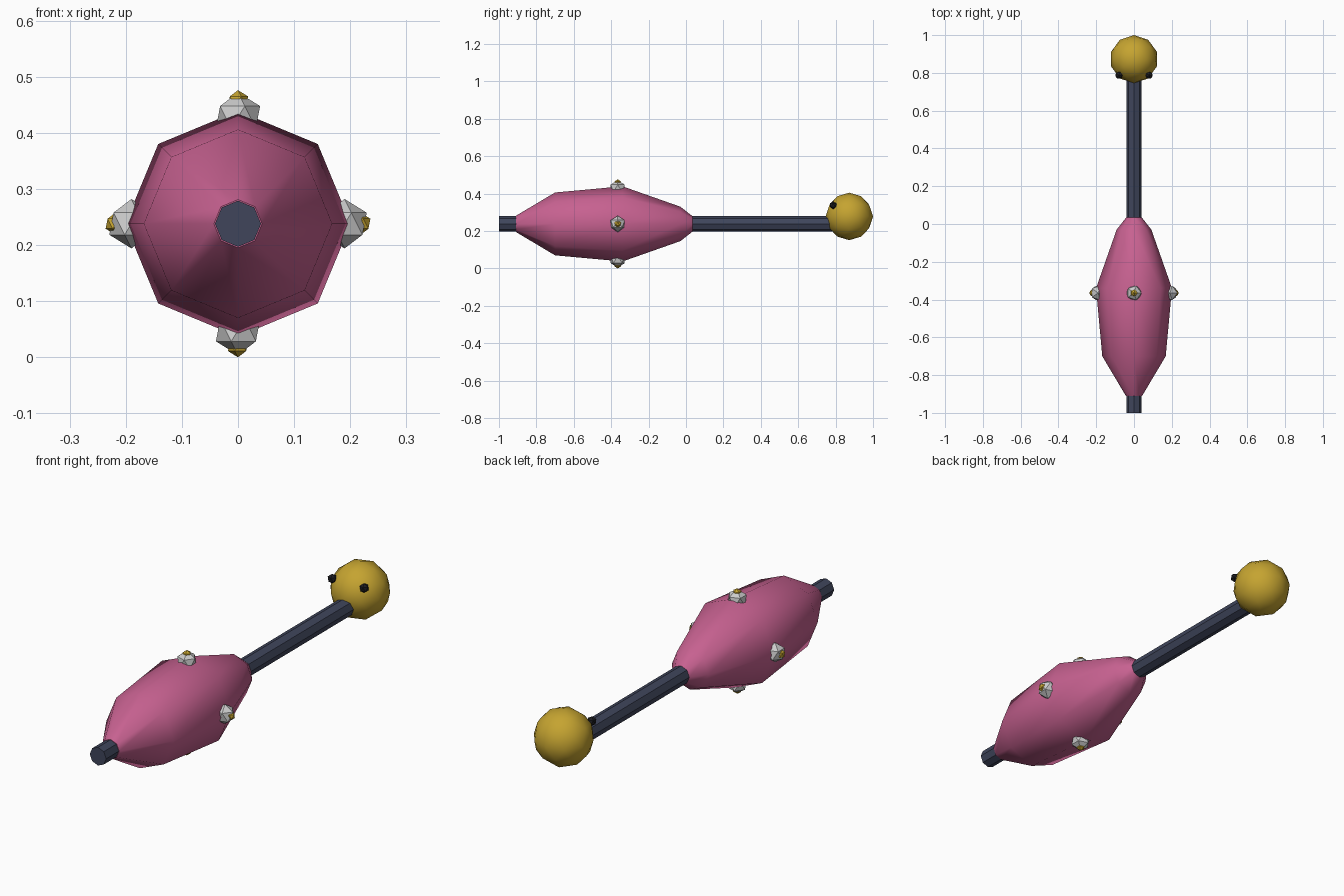
import bpy, bmesh, math
from mathutils import Vector

if "Cube" in bpy.data.objects:
    bpy.data.objects.remove(bpy.data.objects["Cube"])

CZ = 0.238  # height of the long axis


def material(name, rgb):
    m = bpy.data.materials.new(name)
    m.diffuse_color = (*rgb, 1)
    m.use_nodes = True
    m.node_tree.nodes["Principled BSDF"].inputs["Base Color"].default_value = m.diffuse_color
    return m


PINK = material("pink", (0.57, 0.12, 0.28))
GOLD = material("gold", (0.56, 0.37, 0.03))
STEEL = material("dark_steel", (0.05, 0.06, 0.105))
WHITE = material("pale_grey", (0.75, 0.75, 0.75))
BLACK = material("black", (0.012, 0.012, 0.015))


def finish(name, bm, mat, smooth_angle=None):
    bmesh.ops.recalc_face_normals(bm, faces=bm.faces)
    mesh = bpy.data.meshes.new(name)
    bm.to_mesh(mesh)
    bm.free()
    ob = bpy.data.objects.new(name, mesh)
    bpy.context.collection.objects.link(ob)
    mesh.materials.append(mat)
    if smooth_angle:
        bpy.ops.object.select_all(action='DESELECT')
        bpy.context.view_layer.objects.active = ob
        ob.select_set(True)
        bpy.ops.object.shade_smooth_by_angle(angle=math.radians(smooth_angle))
    return ob


def lathe_y(name, profile, mat, smooth_angle=None, sides=8):
    """Capped solid of revolution around the long axis; profile is (y, radius)."""
    bm = bmesh.new()
    rings = []
    for y, r in profile:
        angles = [2 * math.pi * i / sides for i in range(sides)]
        rings.append([bm.verts.new((r * math.cos(a), y, CZ + r * math.sin(a))) for a in angles])
    for a, b in zip(rings, rings[1:]):
        for i in range(sides):
            j = (i + 1) % sides
            bm.faces.new((a[i], a[j], b[j], b[i]))
    bm.faces.new(rings[0])
    bm.faces.new(rings[-1])
    return finish(name, bm, mat, smooth_angle)


def ball(name, centre, radius, mat, subdiv=1, smooth_angle=None):
    bm = bmesh.new()
    bmesh.ops.create_icosphere(bm, subdivisions=subdiv, radius=radius)
    bmesh.ops.translate(bm, verts=bm.verts, vec=Vector(centre))
    return finish(name, bm, mat, smooth_angle)


# Shaft and swollen body
lathe_y("shaft", [(-1.0, 0.041), (0.8, 0.041)], STEEL)
lathe_y("body", [(-0.91, 0.043), (-0.70, 0.168), (-0.34, 0.201),
                 (-0.03, 0.092), (0.035, 0.041)], PINK, 43.5)

# Round knob with two dark dots facing the body
ball("knob", (0, 0.873, 0.278), 0.127, GOLD, 2, 45)
for side, s in (("left", -1), ("right", 1)):
    ball("dot_" + side, (s * 0.08, 0.787, 0.338), 0.021, BLACK)

# Four studs with gold tips around the body
for side, dx, dz in (("right", 1, 0), ("top", 0, 1), ("left", -1, 0), ("bottom", 0, -1)):
    ball("stud_" + side, (dx * 0.19, -0.365, CZ + dz * 0.19), 0.044, WHITE)
    ball("stud_tip_" + side, (dx * 0.218, -0.365, CZ + dz * 0.218), 0.02, GOLD)
